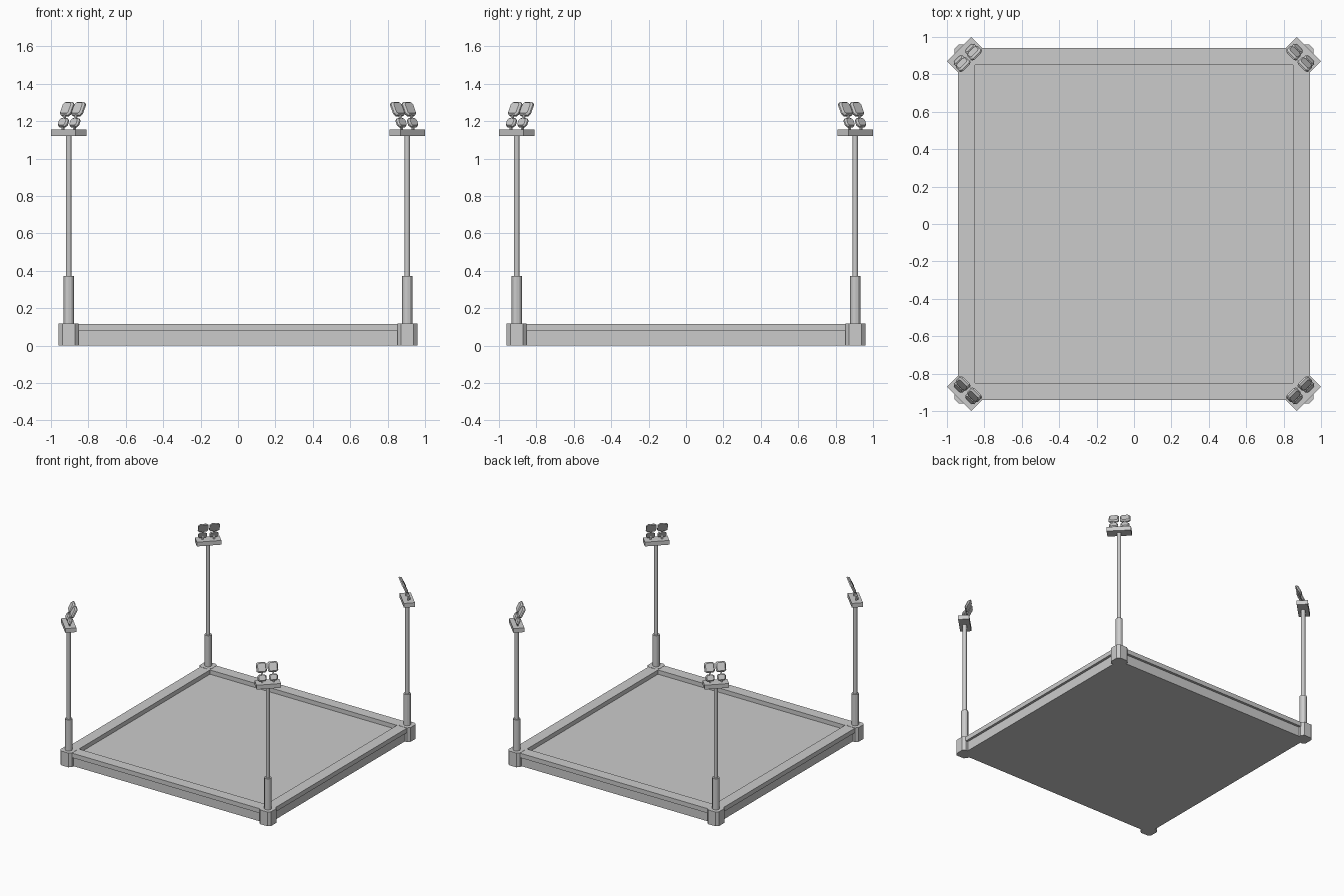
import bpy, bmesh
from math import radians, cos, sin, pi
from mathutils import Matrix, Vector

if "Cube" in bpy.data.objects:
    bpy.data.objects.remove(bpy.data.objects["Cube"])


def make(name, bm, matrix=Matrix()):
    bmesh.ops.recalc_face_normals(bm, faces=bm.faces)
    me = bpy.data.meshes.new(name)
    bm.to_mesh(me)
    bm.free()
    ob = bpy.data.objects.new(name, me)
    bpy.context.collection.objects.link(ob)
    ob.matrix_world = matrix
    return ob


def loft(name, rings, matrix=Matrix()):
    """Skin a stack of equal-length outlines and cap both ends."""
    bm = bmesh.new()
    loops = [[bm.verts.new(p) for p in ring] for ring in rings]
    n = len(loops[0])
    for a, b in zip(loops, loops[1:]):
        for i in range(n):
            j = (i + 1) % n
            bm.faces.new((a[i], a[j], b[j], b[i]))
    bm.faces.new(loops[0])
    bm.faces.new(loops[-1])
    return make(name, bm, matrix)


def box(name, size, loc, matrix=Matrix()):
    bm = bmesh.new()
    bmesh.ops.create_cube(bm, size=1)
    bmesh.ops.scale(bm, vec=size, verts=bm.verts)
    bmesh.ops.translate(bm, vec=loc, verts=bm.verts)
    return make(name, bm, matrix)


def pole(name, r, z0, z1, matrix):
    ang = [2 * pi * (i + 0.5) / 12 for i in range(12)]
    return loft(name, [[(r * cos(a), r * sin(a), z) for a in ang] for z in (z0, z1)], matrix)


def chamfered(w, h, c):
    """Rectangle outline with cut corners."""
    x, y = w / 2, h / 2
    return [(x - c, -y), (x, -y + c), (x, y - c), (x - c, y),
            (-x + c, y), (-x, y - c), (-x, -y + c), (-x + c, -y)]


def lamp(name, w, h, t, loc, tilt, matrix):
    """Floodlight housing: tapered back, full-size lens side facing inward."""
    rings = []
    for y, s in ((-t / 2, 0.78), (0, 1), (t / 2, 1)):
        rings.append([(u * s, y, v * s) for u, v in chamfered(w, h, 0.012)])
    m = matrix @ Matrix.Translation(loc) @ Matrix.Rotation(-radians(tilt), 4, 'X')
    return loft(name, rings, m)


# Ground slab
box("slab", (1.84, 1.84, 0.08), (0, 0, 0.04))

# Raised rim around the recessed floor
bm = bmesh.new()
rings = []
for s, z in ((0.94, 0.078), (0.94, 0.115), (0.85, 0.115), (0.85, 0.078)):
    rings.append([bm.verts.new((sx * s, sy * s, z))
                  for sx, sy in ((-1, -1), (1, -1), (1, 1), (-1, 1))])
for k in range(4):
    a, b = rings[k], rings[(k + 1) % 4]
    for i in range(4):
        j = (i + 1) % 4
        bm.faces.new((a[i], a[j], b[j], b[i]))
make("rim", bm)

# Four identical corner light masts
C = 0.905
for k in range(4):
    turn = Matrix.Rotation(k * pi / 2, 4, 'Z')
    at = turn @ Matrix.Translation((-C, -C, 0))
    loft(f"corner_post_{k}", [[(x, y, z) for x, y in chamfered(0.107, 0.107, 0.02)]
                              for z in (0, 0.117)], at)
    # Local x runs along the lamp row, local y points to the centre
    m = at @ Matrix.Rotation(-pi / 4, 4, 'Z')
    pole(f"mast_sleeve_{k}", 0.027, 0.11, 0.372, m)
    pole(f"mast_{k}", 0.0155, 0.36, 1.125, m)
    box(f"lamp_bracket_{k}", (0.185, 0.084, 0.035), (0, 0, 1.138), m)
    for s in (-1, 1):
        tag = f"{k}_{'left' if s < 0 else 'right'}"
        x = s * 0.043
        lamp(f"large_lamp_{tag}", 0.077, 0.08, 0.02, (x, 0.028, 1.266), 27, m)
        lamp(f"small_lamp_{tag}", 0.066, 0.05, 0.018, (x, 0.0, 1.193), 25, m)
        # Support arms joining the lamps to the bracket
        box(f"lamp_leg_{tag}", (0.012, 0.012, 0.045), (x, 0.0, 1.172), m)
        arm = m @ Matrix.Translation((x, 0.012, 1.225)) @ Matrix.Rotation(-radians(22), 4, 'X')
        box(f"lamp_arm_{tag}", (0.012, 0.01, 0.06), (0, 0, 0), arm)
